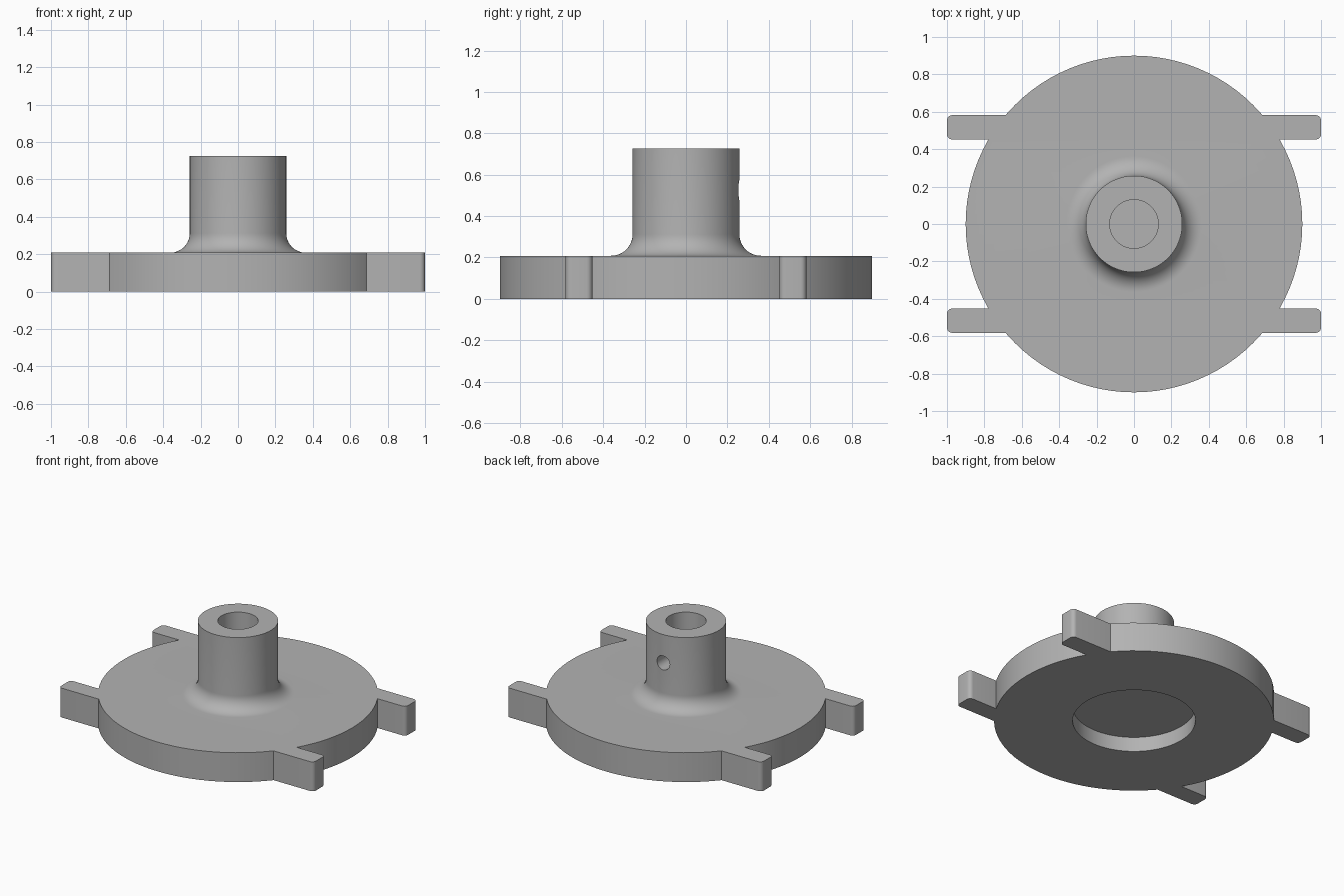
import bpy
import bmesh
import math
from mathutils import Matrix, Vector

cube = bpy.data.objects.get("Cube")
if cube:
    bpy.data.objects.remove(cube, do_unlink=True)

# Main dimensions
DISC_R, DISC_H = 0.90, 0.208
HUB_R, HUB_TOP = 0.258, 0.726
FILLET = 0.104
BORE_R, BORE_FLOOR = 0.13, 0.208
RECESS_R, RECESS_H = 0.395, 0.104
ARM_Y, ARM_W = 0.517, 0.13
HOLE_R, HOLE_Z = 0.05, 0.525
SEGMENTS = 96

grey = bpy.data.materials.new("plain grey")
grey.use_nodes = True
colour = (0.45, 0.45, 0.45, 1)
grey.diffuse_color = colour
grey.node_tree.nodes["Principled BSDF"].inputs["Base Color"].default_value = colour


def make_object(name, bm):
    bmesh.ops.recalc_face_normals(bm, faces=bm.faces)
    mesh = bpy.data.meshes.new(name)
    bm.to_mesh(mesh)
    bm.free()
    mesh.materials.append(grey)
    obj = bpy.data.objects.new(name, mesh)
    bpy.context.collection.objects.link(obj)
    return obj


def lathe(name, profile):
    """Revolve (radius, height) points, closing the ends on the axis."""
    bm = bmesh.new()
    rings = []
    for r, z in profile:
        rings.append([bm.verts.new((r * math.cos(a), r * math.sin(a), z))
                      for a in (math.tau * i / SEGMENTS for i in range(SEGMENTS))])
    for low, high in zip(rings, rings[1:]):
        for i in range(SEGMENTS):
            j = (i + 1) % SEGMENTS
            bm.faces.new((low[i], low[j], high[j], high[i]))
    bm.faces.new(rings[0])
    bm.faces.new(rings[-1])
    return make_object(name, bm)


def crossbar(name, y):
    """Bar across the disc whose two ends have rounded upright edges."""
    bm = bmesh.new()
    place = Matrix.Translation((0, y, DISC_H / 2)) @ Matrix.Diagonal((2, ARM_W, DISC_H, 1))
    bmesh.ops.create_cube(bm, size=1, matrix=place)
    upright = [e for e in bm.edges
               if abs((e.verts[0].co - e.verts[1].co).normalized().z) > 0.9]
    bmesh.ops.bevel(bm, geom=upright, offset=0.028, segments=6,
                    profile=0.5, affect='EDGES')
    return make_object(name, bm)


def combine(target, tool, operation):
    mod = target.modifiers.new(tool.name, 'BOOLEAN')
    mod.operation = operation
    mod.solver = 'EXACT'
    mod.object = tool
    bpy.ops.object.select_all(action='DESELECT')
    bpy.context.view_layer.objects.active = target
    target.select_set(True)
    bpy.ops.object.modifier_apply(modifier=mod.name)
    bpy.data.objects.remove(tool, do_unlink=True)


# Disc, filleted hub, blind bore and underside recess in one revolved profile
steps = 12
fillet = [(HUB_R + FILLET * (1 - math.sin(t)), DISC_H + FILLET * (1 - math.cos(t)))
          for t in (math.pi / 2 * i / steps for i in range(steps + 1))]
profile = [(RECESS_R, RECESS_H), (RECESS_R, 0), (DISC_R, 0), (DISC_R, DISC_H)]
profile += fillet
profile += [(HUB_R, HUB_TOP), (BORE_R, HUB_TOP), (BORE_R, BORE_FLOOR)]
body = lathe("hub_disc", profile)

# Four arms, made as two bars that end beyond the rim
for side, label in ((-1, "front"), (1, "back")):
    combine(body, crossbar(label + "_arms", side * ARM_Y), 'UNION')

# Set screw hole through the back wall of the hub
bm = bmesh.new()
bmesh.ops.create_cone(bm, cap_ends=True, segments=32, radius1=HOLE_R, radius2=HOLE_R,
                      depth=0.3, matrix=Matrix.Translation(Vector((0, 0.2, HOLE_Z)))
                      @ Matrix.Rotation(math.pi / 2, 4, 'X'))
cutter = make_object("screw_hole_cutter", bm)
cutter.hide_render = True
combine(body, cutter, 'DIFFERENCE')

bpy.ops.object.select_all(action='DESELECT')
body.select_set(True)
bpy.context.view_layer.objects.active = body
bpy.ops.object.shade_smooth_by_angle(angle=math.radians(30))
